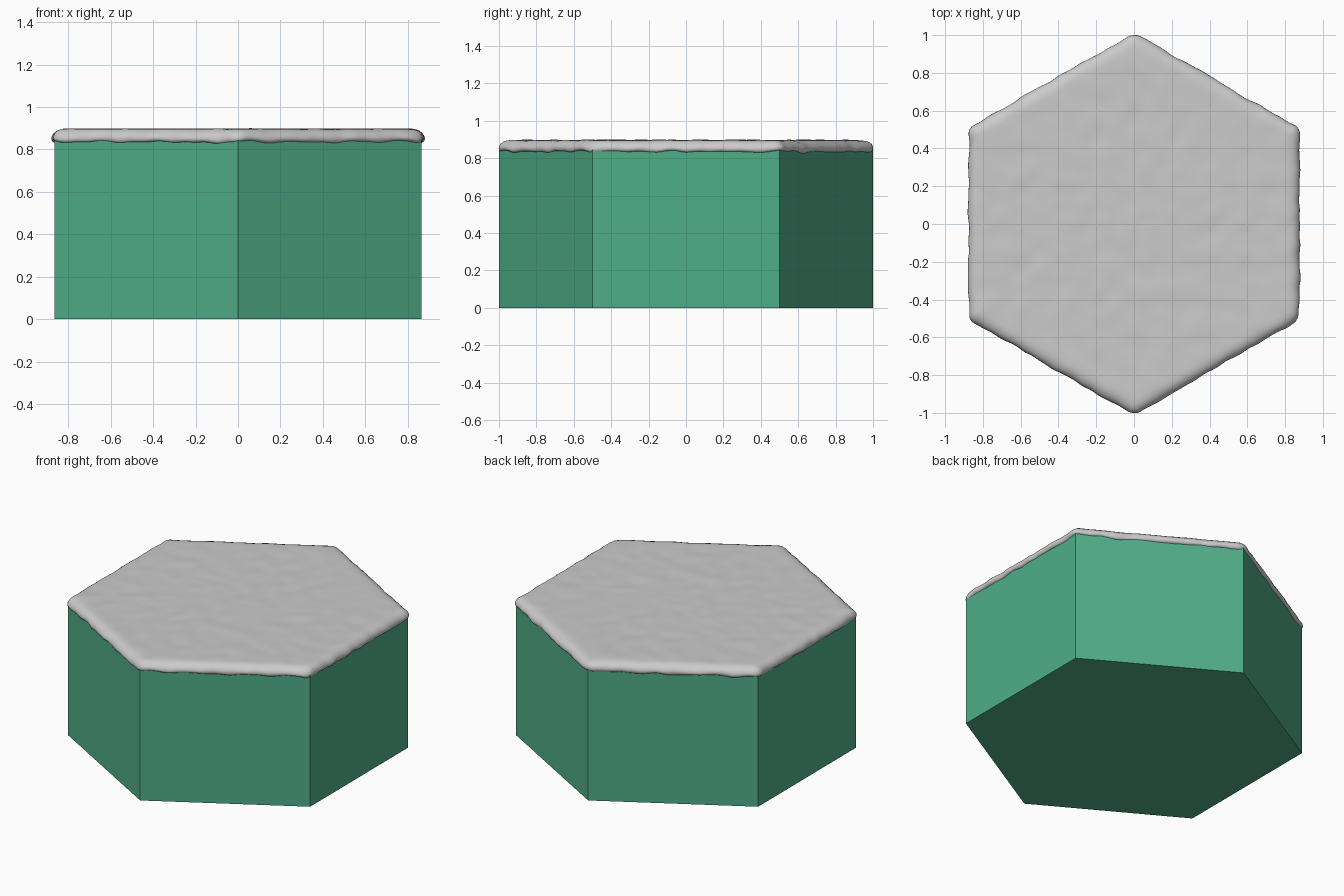
import bpy, bmesh, math
from mathutils import Vector, noise

if "Cube" in bpy.data.objects:
    bpy.data.objects.remove(bpy.data.objects["Cube"])

# Hexagonal base with flat sides
bpy.ops.mesh.primitive_cylinder_add(vertices=6, radius=1.0, depth=0.85, location=(0, 0, 0.425))
base = bpy.context.object
base.name = "hex_base"
mat = bpy.data.materials.new("green")
mat.diffuse_color = (0.08, 0.42, 0.25, 1)
mat.use_nodes = True
mat.node_tree.nodes["Principled BSDF"].inputs["Base Color"].default_value = mat.diffuse_color
base.data.materials.append(mat)

# Outline of the soft cap: points on an inner hexagon plus outward normals
APOTHEM, SIDE_STEPS, ARC_STEPS = 0.81, 36, 4
R = APOTHEM / math.cos(math.pi / 6)
outline = []
for k in range(6):
    a = math.radians(60 * k)
    p0 = Vector((math.cos(a - math.pi / 6), math.sin(a - math.pi / 6), 0)) * R
    p1 = Vector((math.cos(a + math.pi / 6), math.sin(a + math.pi / 6), 0)) * R
    for i in range(SIDE_STEPS):
        outline.append((p0.lerp(p1, i / SIDE_STEPS), Vector((math.cos(a), math.sin(a), 0))))
    for i in range(ARC_STEPS):
        t = a + math.radians(60 * i / ARC_STEPS)
        outline.append((p1, Vector((math.cos(t), math.sin(t), 0))))

# Rings: (scale of inner hexagon, outward offset, height, sideways wobble, height wobble)
rings = [(i / 26, 0, 0.897, 0, 0.003) for i in range(1, 27)]
rings += [(1, 0.022, 0.895, 0.001, 0.003), (1, 0.042, 0.888, 0.003, 0.003),
          (1, 0.057, 0.876, 0.005, 0.003), (1, 0.065, 0.862, 0.006, 0.004),
          (1, 0.067, 0.850, 0.007, 0.006), (1, 0.063, 0.840, 0.007, 0.008),
          (1, 0.054, 0.834, 0.004, 0.009), (1, 0.035, 0.834, 0.0, 0.006)]

# Lumpy cap draped over the top
bm = bmesh.new()
grid = []
for scale, off, z, side_amp, z_amp in rings:
    row = []
    for p, n in outline:
        q = p * scale + n * off
        w = noise.noise(Vector((q.x * 13, q.y * 13, z * 8)))
        h = noise.noise(Vector((q.x * 10 + 7, q.y * 10, 3)))
        q = q + n * w * side_amp * 1.5
        row.append(bm.verts.new((q.x, q.y, z + h * z_amp * 1.3)))
    grid.append(row)
count = len(outline)
for a, b in zip(grid, grid[1:]):
    for i in range(count):
        j = (i + 1) % count
        bm.faces.new((a[i], b[i], b[j], a[j]))
bm.faces.new(grid[0])
bm.faces.new(grid[-1][::-1])
bmesh.ops.remove_doubles(bm, verts=bm.verts, dist=0.0002)
bmesh.ops.recalc_face_normals(bm, faces=bm.faces)
for f in bm.faces:
    f.smooth = True
mesh = bpy.data.meshes.new("soft_cap")
bm.to_mesh(mesh)
bm.free()
cap = bpy.data.objects.new("soft_cap", mesh)
bpy.context.collection.objects.link(cap)
